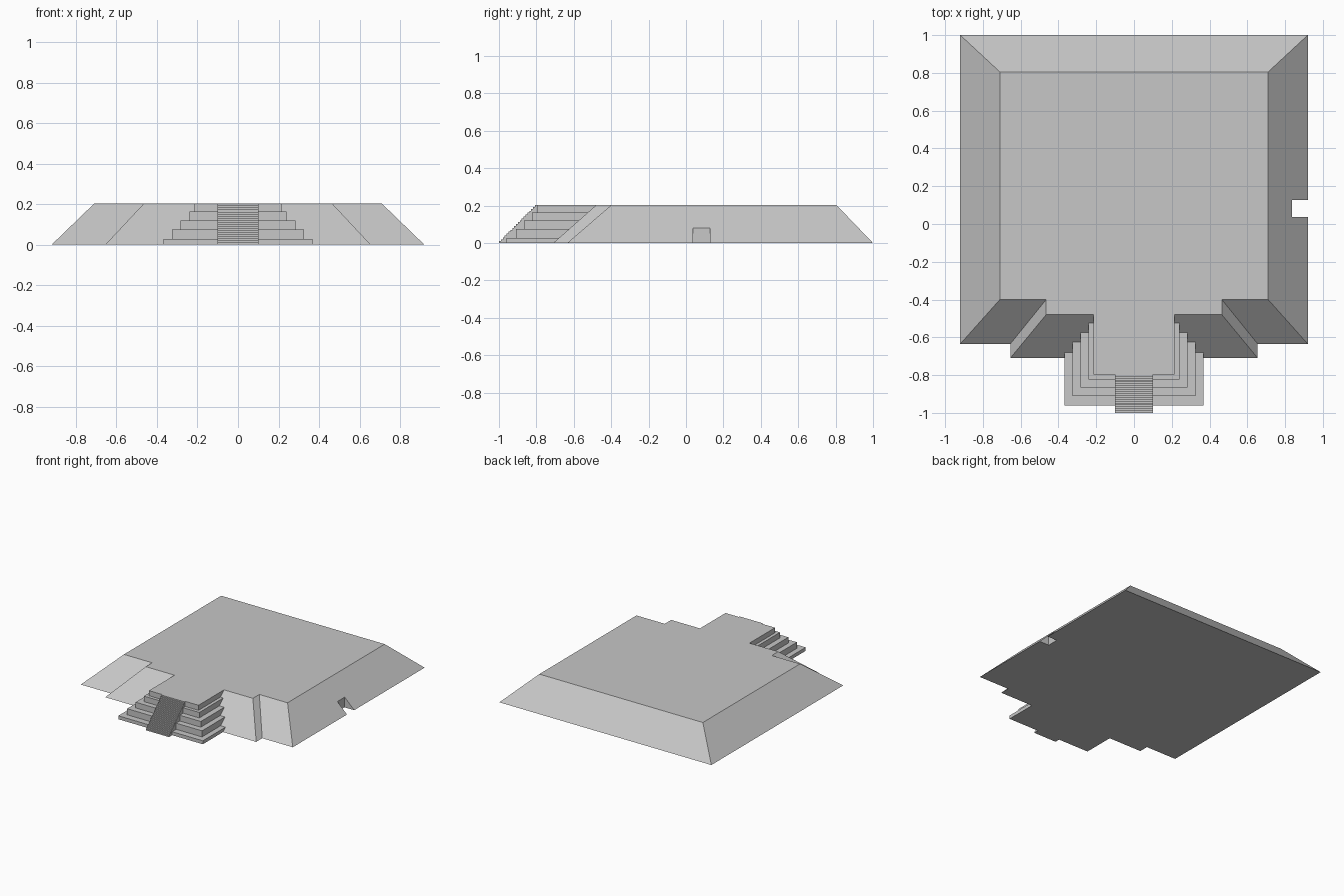
import bpy
import bmesh

cube = bpy.data.objects.get("Cube")
if cube:
    bpy.data.objects.remove(cube, do_unlink=True)

HEIGHT = 0.203

stone = bpy.data.materials.new("grey stone")
stone.use_nodes = True
GREY = (0.57, 0.57, 0.57, 1.0)
stone.diffuse_color = GREY
stone.node_tree.nodes["Principled BSDF"].inputs["Base Color"].default_value = GREY


def finish(bm, name):
    bmesh.ops.recalc_face_normals(bm, faces=bm.faces)
    mesh = bpy.data.meshes.new(name)
    bm.to_mesh(mesh)
    bm.free()
    mesh.materials.append(stone)
    obj = bpy.data.objects.new(name, mesh)
    bpy.context.collection.objects.link(obj)
    return obj


def block(name, base, top, z0, z1):
    """Solid between two rectangles, each (x_min, x_max, y_min, y_max)."""
    bm = bmesh.new()
    bmesh.ops.create_cube(bm, size=1)
    for v in bm.verts:
        rect, z = (top, z1) if v.co.z > 0 else (base, z0)
        v.co = (rect[v.co.x > 0], rect[2 + (v.co.y > 0)], z)
    return finish(bm, name)


# Main platform with sloping sides
platform = block("platform", (-0.92, 0.92, -0.635, 1.0),
                 (-0.71, 0.71, -0.4, 0.805), 0, HEIGHT)

# Small doorway notch in the left slope
notch = (0.835, 1.1, 0.037, 0.127)
cutter = block("doorway_cutter", notch, notch, -0.1, 0.08)
cut = platform.modifiers.new("doorway", 'BOOLEAN')
cut.operation = 'DIFFERENCE'
cut.solver = 'EXACT'
cut.object = cutter
bpy.context.view_layer.objects.active = platform
platform.select_set(True)
bpy.ops.object.modifier_apply(modifier=cut.name)
bpy.data.objects.remove(cutter, do_unlink=True)

# Sloping front projection
block("front_terrace", (-0.655, 0.655, -0.71, -0.4),
      (-0.465, 0.465, -0.48, -0.4), 0, HEIGHT)

# Broad tiers: half width, front edge, top height
tiers = [(0.367, -0.96, 0.027), (0.325, -0.91, 0.075), (0.283, -0.865, 0.12),
         (0.24, -0.823, 0.163), (0.215, -0.797, HEIGHT)]
floor = 0
for i, (half, front, top) in enumerate(tiers):
    rect = (-half, half, front, -0.48)
    block(f"tier_{i + 1}", rect, rect, floor, top)
    floor = top

# Narrow central flight of fine stairs, as an extruded side profile
STEPS = 20
run, rise = 0.203 / STEPS, HEIGHT / STEPS
profile = [(-1.0, 0)]
for i in range(STEPS):
    profile += [(-1 + i * run, (i + 1) * rise), (-1 + (i + 1) * run, (i + 1) * rise)]
profile.append((-1 + STEPS * run, 0))
bm = bmesh.new()
side = bm.faces.new([bm.verts.new((-0.1, y, z)) for y, z in profile])
swept = bmesh.ops.extrude_face_region(bm, geom=[side])["geom"]
bmesh.ops.translate(bm, vec=(0.2, 0, 0),
                    verts=[g for g in swept if isinstance(g, bmesh.types.BMVert)])
finish(bm, "central_stairs")
